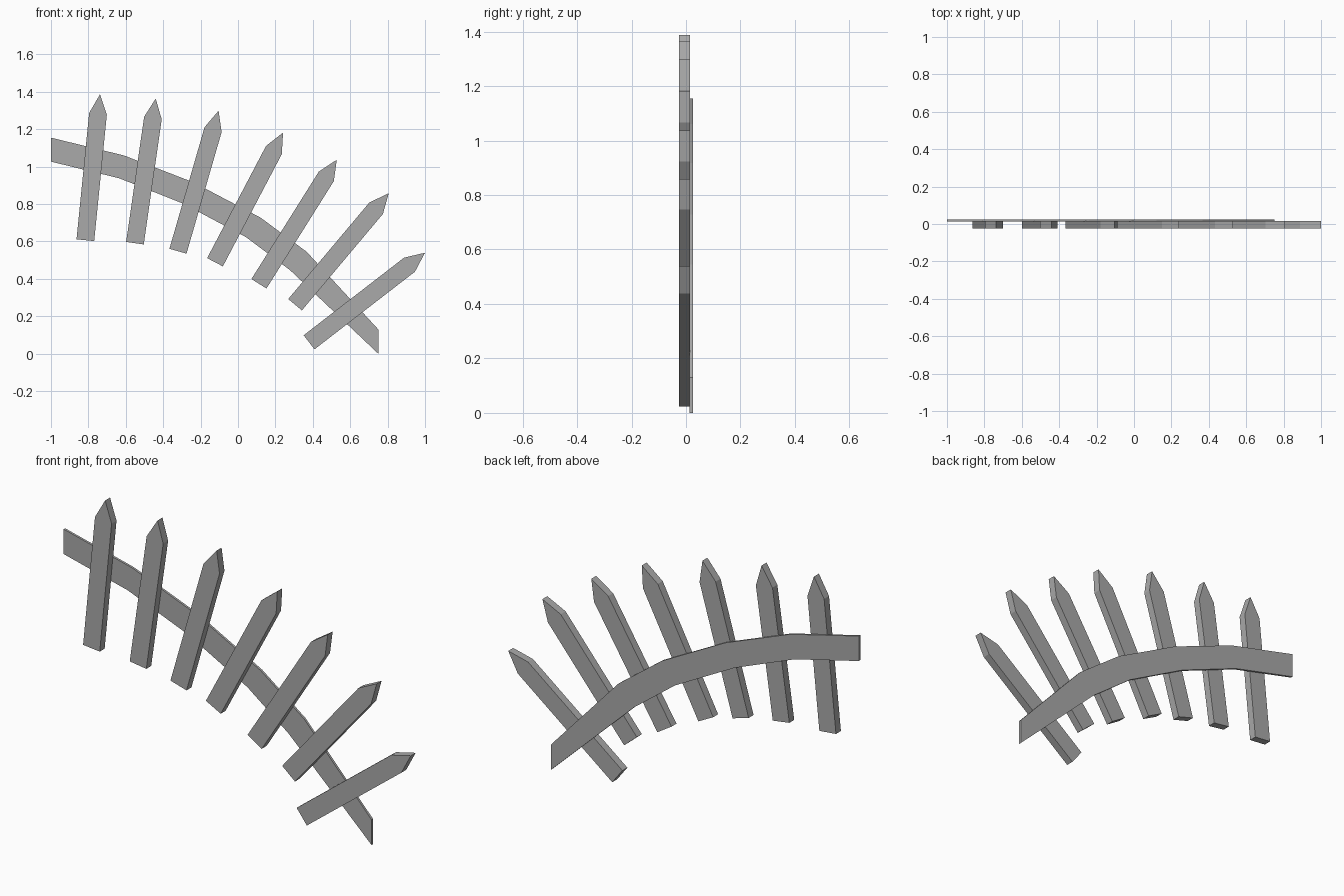
import bpy
from mathutils import Vector

if "Cube" in bpy.data.objects:
    bpy.data.objects.remove(bpy.data.objects["Cube"])

wood = bpy.data.materials.new("grey wood")
wood.diffuse_color = (0.40, 0.40, 0.40, 1)
wood.use_nodes = True
wood.node_tree.nodes["Principled BSDF"].inputs["Base Color"].default_value = wood.diffuse_color


def slab(name, outline, y0, y1):
    """Extrude an x-z outline (clockwise seen from the front) from y0 to y1."""
    n = len(outline)
    verts = [(x, y0, z) for x, z in outline] + [(x, y1, z) for x, z in outline]
    faces = [tuple(range(n - 1, -1, -1)), tuple(range(n, 2 * n))]
    faces += [(i, (i + 1) % n, n + (i + 1) % n, n + i) for i in range(n)]
    mesh = bpy.data.meshes.new(name)
    mesh.from_pydata(verts, [], faces)
    mesh.materials.append(wood)
    obj = bpy.data.objects.new(name, mesh)
    bpy.context.collection.objects.link(obj)
    return obj


# Pickets: bottom centre and pointed tip of each fanned board
WIDTH, POINT = 0.095, 0.105
pickets = [
    ((-0.816, 0.607), (-0.738, 1.387)),
    ((-0.551, 0.591), (-0.440, 1.364)),
    ((-0.321, 0.548), (-0.104, 1.299)),
    ((-0.123, 0.489), (0.241, 1.182)),
    ((0.112, 0.374), (0.528, 1.037)),
    ((0.305, 0.262), (0.806, 0.858)),
    ((0.380, 0.061), (1.000, 0.540)),
]
for i, (base, tip) in enumerate(pickets):
    b, t = Vector(base), Vector(tip)
    d = (t - b).normalized()
    side = Vector((d.y, -d.x)) * WIDTH / 2
    shoulder = t - d * POINT
    slab(f"picket_{i + 1}",
         [b - side, shoulder - side, t, shoulder + side, b + side],
         -0.025, 0.015)

# Rail: bent thin band behind the pickets, with upright cut ends
top = [(-1, 1.155), (-0.61, 1.06), (-0.24, 0.917), (0.12, 0.728), (0.367, 0.545), (0.75, 0.13)]
bottom = [(-1, 1.027), (-0.635, 0.938), (-0.292, 0.802), (0.045, 0.622), (0.278, 0.447), (0.75, 0.0)]
slab("rail", top + bottom[::-1], 0.013, 0.025)

# Consistent outward normals
import bmesh
for obj in bpy.context.collection.objects:
    bm = bmesh.new()
    bm.from_mesh(obj.data)
    bmesh.ops.recalc_face_normals(bm, faces=bm.faces)
    bm.to_mesh(obj.data)
    bm.free()
